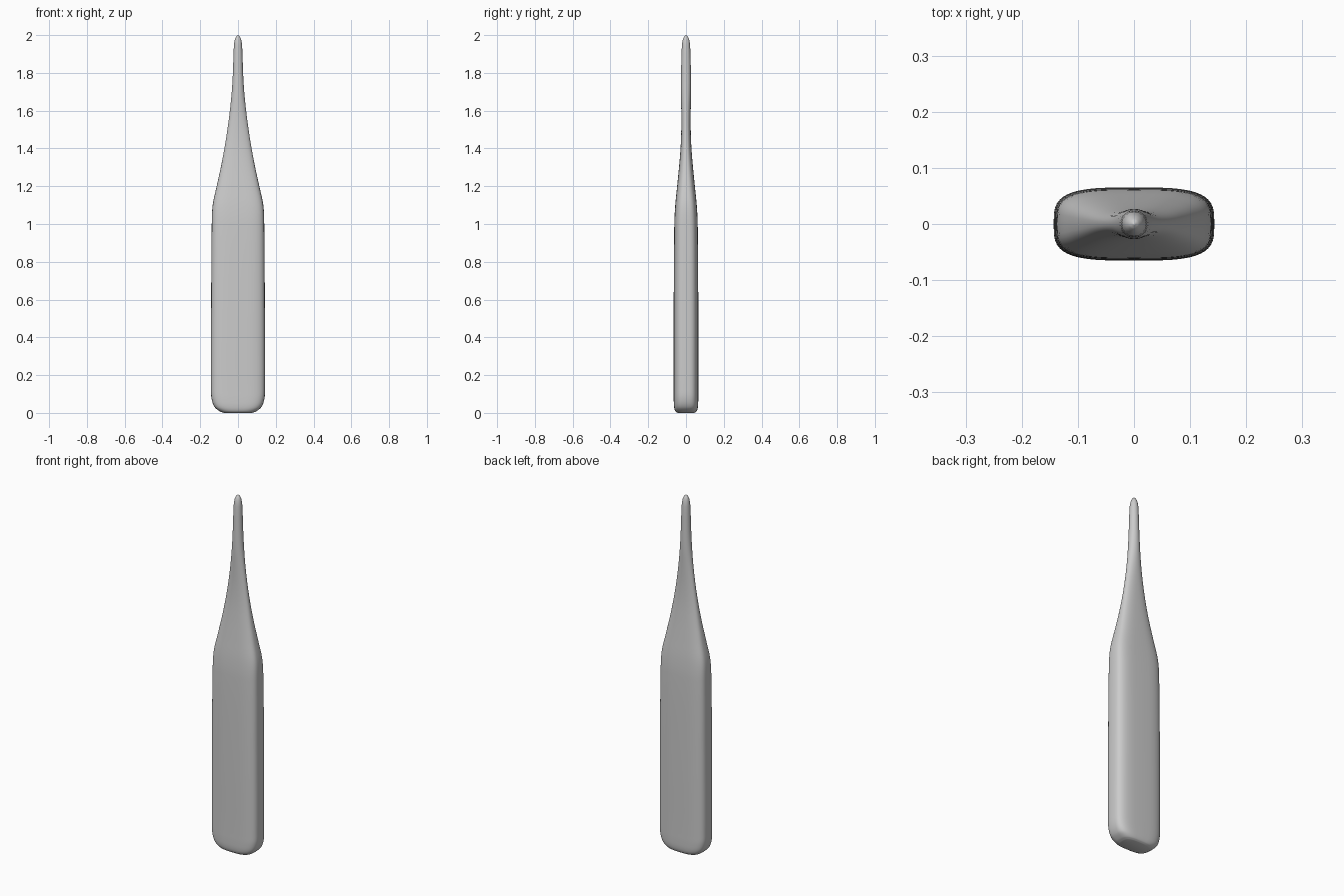
import bpy, bmesh, math
from mathutils import Vector

cube = bpy.data.objects.get("Cube")
if cube:
    bpy.data.objects.remove(cube, do_unlink=True)

SIDES = 48
STEPS = 4

# Cross-sections from base to tip: height, half width, half depth, squareness
SECTIONS = [
    (0.0, 0.075, 0.045, 3.2), (0.008, 0.096, 0.056, 3.3),
    (0.03, 0.123, 0.063, 3.5), (0.07, 0.139, 0.065, 3.5),
    (0.12, 0.143, 0.065, 3.5), (0.6, 0.142, 0.065, 3.5),
    (1.0, 0.139, 0.062, 3.5), (1.1, 0.134, 0.057, 3.4),
    (1.2, 0.113, 0.047, 3.1), (1.3, 0.091, 0.037, 2.8),
    (1.4, 0.072, 0.029, 2.5), (1.5, 0.056, 0.025, 2.3),
    (1.6, 0.043, 0.025, 2.1), (1.7, 0.033, 0.027, 2),
    (1.8, 0.027, 0.026, 2), (1.94, 0.022, 0.022, 2),
    (1.975, 0.017, 0.017, 2), (1.993, 0.009, 0.009, 2), (2.0, 0.001, 0.001, 2),
]


def smooth_sections(points):
    """Blend the sections with cubic slopes measured against height."""
    pts = [Vector(p) for p in points]
    last = len(pts) - 1
    slopes = []
    for i in range(last + 1):
        a, b = pts[max(i - 1, 0)], pts[min(i + 1, last)]
        slopes.append((b - a) / (b[0] - a[0]))
    result = []
    for i in range(last):
        a, b = pts[i], pts[i + 1]
        h = b[0] - a[0]
        for k in range(STEPS):
            t = k / STEPS
            s = t * t * (3 - 2 * t)
            result.append(a.lerp(b, s) + slopes[i] * h * t * (1 - t) ** 2
                          - slopes[i + 1] * h * t * t * (1 - t))
    return result + [pts[-1]]


def rounded_ring(bm, section):
    z, width, depth, power = section
    ring = []
    for i in range(SIDES):
        angle = math.tau * i / SIDES
        c, s = math.cos(angle), math.sin(angle)
        x = math.copysign(abs(c) ** (2 / power), c)
        y = math.copysign(abs(s) ** (2 / power), s)
        ring.append(bm.verts.new((width * x, depth * y, z)))
    return ring


# Tapered body: rings joined from base to tip
bm = bmesh.new()
rings = [rounded_ring(bm, s) for s in smooth_sections(SECTIONS)]
for low, high in zip(rings, rings[1:]):
    for i in range(SIDES):
        j = (i + 1) % SIDES
        bm.faces.new((low[i], low[j], high[j], high[i]))
bm.faces.new(rings[0][::-1])
bm.faces.new(rings[-1])
bmesh.ops.recalc_face_normals(bm, faces=bm.faces)
mesh = bpy.data.meshes.new("tapered_body")
bm.to_mesh(mesh)
bm.free()

body = bpy.data.objects.new("tapered_body", mesh)
bpy.context.collection.objects.link(body)

# Plain light grey material
grey = bpy.data.materials.new("light grey")
grey.use_nodes = True
colour = (0.6, 0.6, 0.6, 1)
grey.diffuse_color = colour
grey.node_tree.nodes["Principled BSDF"].inputs["Base Color"].default_value = colour
mesh.materials.append(grey)

bpy.context.view_layer.objects.active = body
body.select_set(True)
bpy.ops.object.shade_smooth_by_angle(angle=math.radians(50))
